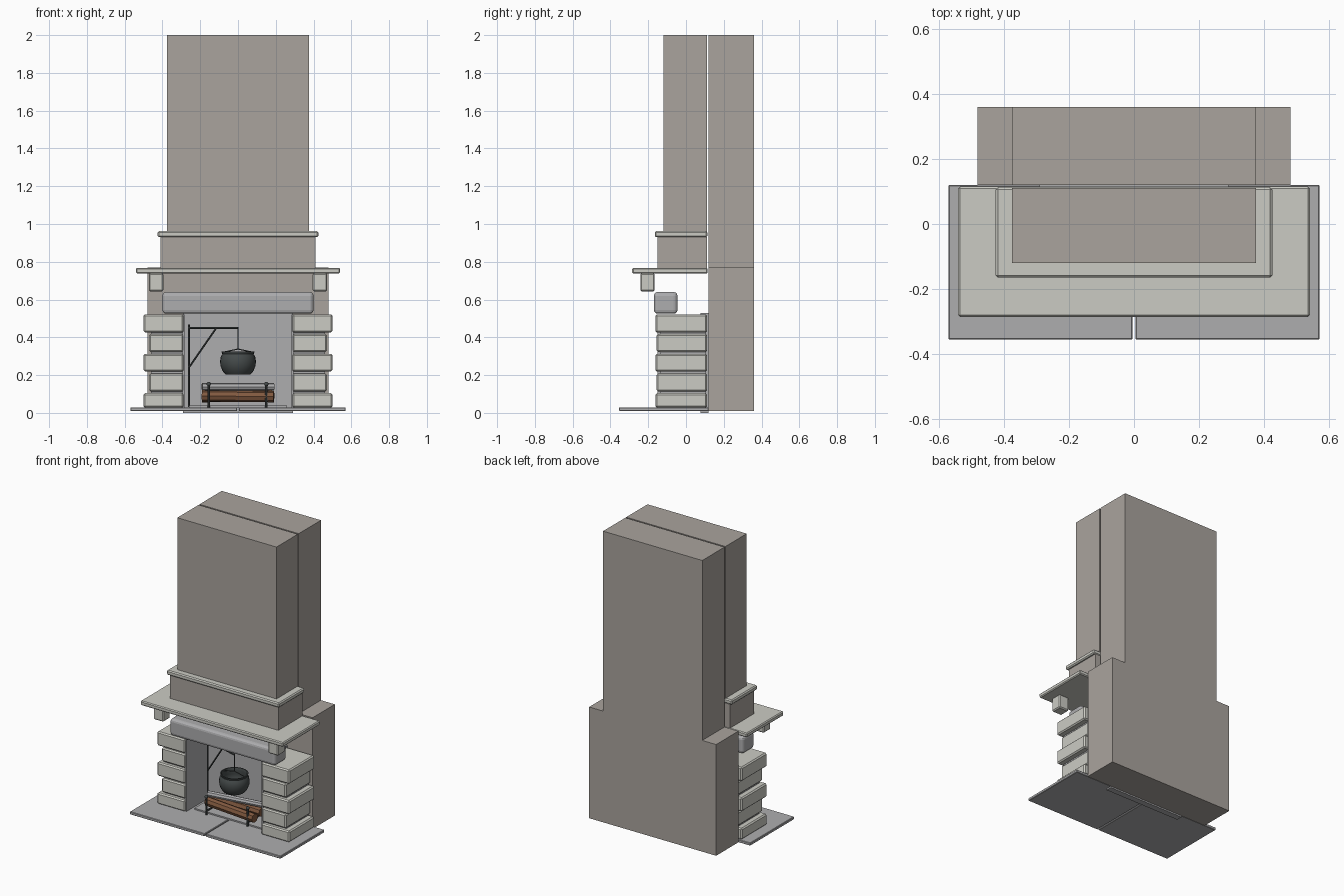
import bpy, bmesh, math
from mathutils import Vector

if "Cube" in bpy.data.objects:
    bpy.data.objects.remove(bpy.data.objects["Cube"])


def mat(name, r, g, b):
    m = bpy.data.materials.new(name)
    m.diffuse_color = (r, g, b, 1)
    m.use_nodes = True
    m.node_tree.nodes["Principled BSDF"].inputs["Base Color"].default_value = m.diffuse_color
    return m


PLASTER = mat("plaster", 0.40, 0.37, 0.34)
STONE = mat("pale_stone", 0.60, 0.60, 0.55)
SLATE = mat("slate", 0.42, 0.42, 0.43)
IRON = mat("iron", 0.06, 0.07, 0.07)
WOOD = mat("log_wood", 0.22, 0.10, 0.05)


def finish(name, bm, m, smooth=False):
    bmesh.ops.recalc_face_normals(bm, faces=bm.faces)
    me = bpy.data.meshes.new(name)
    bm.to_mesh(me)
    bm.free()
    ob = bpy.data.objects.new(name, me)
    bpy.context.collection.objects.link(ob)
    me.materials.append(m)
    if smooth:
        bpy.ops.object.select_all(action='DESELECT')
        ob.select_set(True)
        bpy.context.view_layer.objects.active = ob
        bpy.ops.object.shade_smooth_by_angle(angle=math.radians(40))
    return ob


def box(name, x, y, z, m, bevel=0, segments=1):
    bm = bmesh.new()
    bmesh.ops.create_cube(bm, size=1)
    for v in bm.verts:
        v.co = [(a + b) / 2 + c * (b - a) for (a, b), c in zip((x, y, z), v.co)]
    if bevel:
        bmesh.ops.bevel(bm, geom=bm.edges[:], offset=bevel, segments=segments,
                        profile=0.5, affect='EDGES')
    return finish(name, bm, m)


def rod(name, a, b, r, m, sides=8):
    a, b = Vector(a), Vector(b)
    bm = bmesh.new()
    bmesh.ops.create_cone(bm, cap_ends=True, segments=sides, radius1=r, radius2=r,
                          depth=(b - a).length)
    q = (b - a).to_track_quat('Z', 'Y')
    for v in bm.verts:
        v.co = q @ v.co + (a + b) / 2
    return finish(name, bm, m, True)


# Rear chimney block: stepped outline, extruded backwards
bm = bmesh.new()
outline = [(-.48, .01), (.48, .01), (.48, .77), (.375, .77), (.375, 2), (-.375, 2), (-.375, .77), (-.48, .77)]
face = bm.faces.new([bm.verts.new((x, .12, z)) for x, z in outline])
ext = bmesh.ops.extrude_face_region(bm, geom=[face])
bmesh.ops.translate(bm, vec=(0, .24, 0),
                    verts=[g for g in ext['geom'] if isinstance(g, bmesh.types.BMVert)])
finish("rear_chimney", bm, PLASTER)

# Front chimney breast, cornice, hood and mantel shelf
box("chimney_breast", (-.375, .375), (-.12, .11), (.955, 2), PLASTER)
box("cornice", (-.425, .425), (-.165, .113), (.93, .962), STONE, .007)
box("hood", (-.41, .41), (-.15, .11), (.767, .931), PLASTER)
box("mantel_shelf", (-.54, .54), (-.285, .115), (.738, .768), STONE, .006)

# Rounded lintel beam
box("lintel", (-.40, .40), (-.17, -.045), (.525, .64), SLATE, .02, 3)

# Firebox lining
box("firebox_back", (-.29, .29), (.078, .12), (0, .53), SLATE)
box("firebox_floor", (-.26, .26), (-.10, .08), (.025, .038), SLATE)

# Both sides: hearth slab, lining, stacked stones, corbel
courses = [(.028, .104), (.113, .209), (.219, .313), (.323, .417), (.426, .522)]
for s, side in ((-1, "left"), (1, "right")):
    def sx(a, b):
        return tuple(sorted((s * a, s * b)))
    box("hearth_slab_" + side, sx(.004, .57), (-.355, .12), (.01, .029), SLATE, .003)
    box("firebox_side_" + side, sx(.283, .295), (-.15, .11), (.01, .522), SLATE)
    box("jamb_core_" + side, sx(.29, .46), (-.135, .105), (.02, .515), SLATE)
    for i, z in enumerate(courses):
        odd = i % 2
        box(f"jamb_stone_{side}_{i}", sx(.288, .47 if odd else .50),
            (-.155 if odd else -.162, .112), z, STONE, .008)
    box("corbel_" + side, sx(.395, .472), (-.242, -.166), (.643, .74), STONE, .007)

# Swinging pot crane
px, py = -.26, .045
tip = Vector((0, -.04, .45))
foot = Vector((px, py, .45))
rod("crane_post", (px, py, .03), (px, py, .468), .006, IRON)
rod("crane_arm", foot, tip, .006, IRON)
rod("crane_brace", (px, py, .24), foot.lerp(tip, .56), .005, IRON)
rod("pot_hanger", tip, (0, -.04, .338), .003, IRON, 6)

# Cauldron: lathed profile with an open mouth
profile = [(0, .203), (.066, .203), (.082, .222), (.093, .25), (.095, .275), (.091, .297),
           (.083, .311), (.088, .325), (.081, .325), (.076, .311), (.086, .28), (.082, .24), (.06, .213), (0, .213)]
bm = bmesh.new()
vs = [bm.verts.new((r, 0, z)) for r, z in profile]
es = [bm.edges.new(p) for p in zip(vs, vs[1:])]
bmesh.ops.spin(bm, geom=vs + es, cent=(0, 0, 0), axis=(0, 0, 1), angle=2 * math.pi, steps=24)
bmesh.ops.remove_doubles(bm, verts=bm.verts, dist=1e-4)
pot = finish("cauldron", bm, IRON, True)
pot.location = (0, -.04, 0)
for s, side in ((-1, "left"), (1, "right")):
    rod("pot_handle_" + side, (s * .084, -.04, .32), (0, -.04, .338), .003, IRON, 6)

# Andirons carrying the logs
for x, y, side in ((-.155, -.12, "left"), (.15, -.11, "right")):
    rod("andiron_post_" + side, (x, y, .028), (x, y, .15), .007, IRON)
    bm = bmesh.new()
    bmesh.ops.create_uvsphere(bm, u_segments=10, v_segments=6, radius=.012)
    finish("andiron_knob_" + side, bm, IRON, True).location = (x, y, .152)
    rod("andiron_bar_" + side, (x, y, .055), (x, .05, .055), .006, IRON)
    rod("andiron_leg_" + side, (x, .05, .028), (x, .05, .055), .006, IRON)

# Logs, with an ash-grey one on top
rod("log_front", (-.19, -.06, .09), (.19, -.09, .086), .03, WOOD)
rod("log_rear", (-.19, .02, .086), (.18, 0, .09), .03, WOOD)
rod("log_top", (-.19, -.05, .138), (.19, .01, .138), .02, SLATE)
